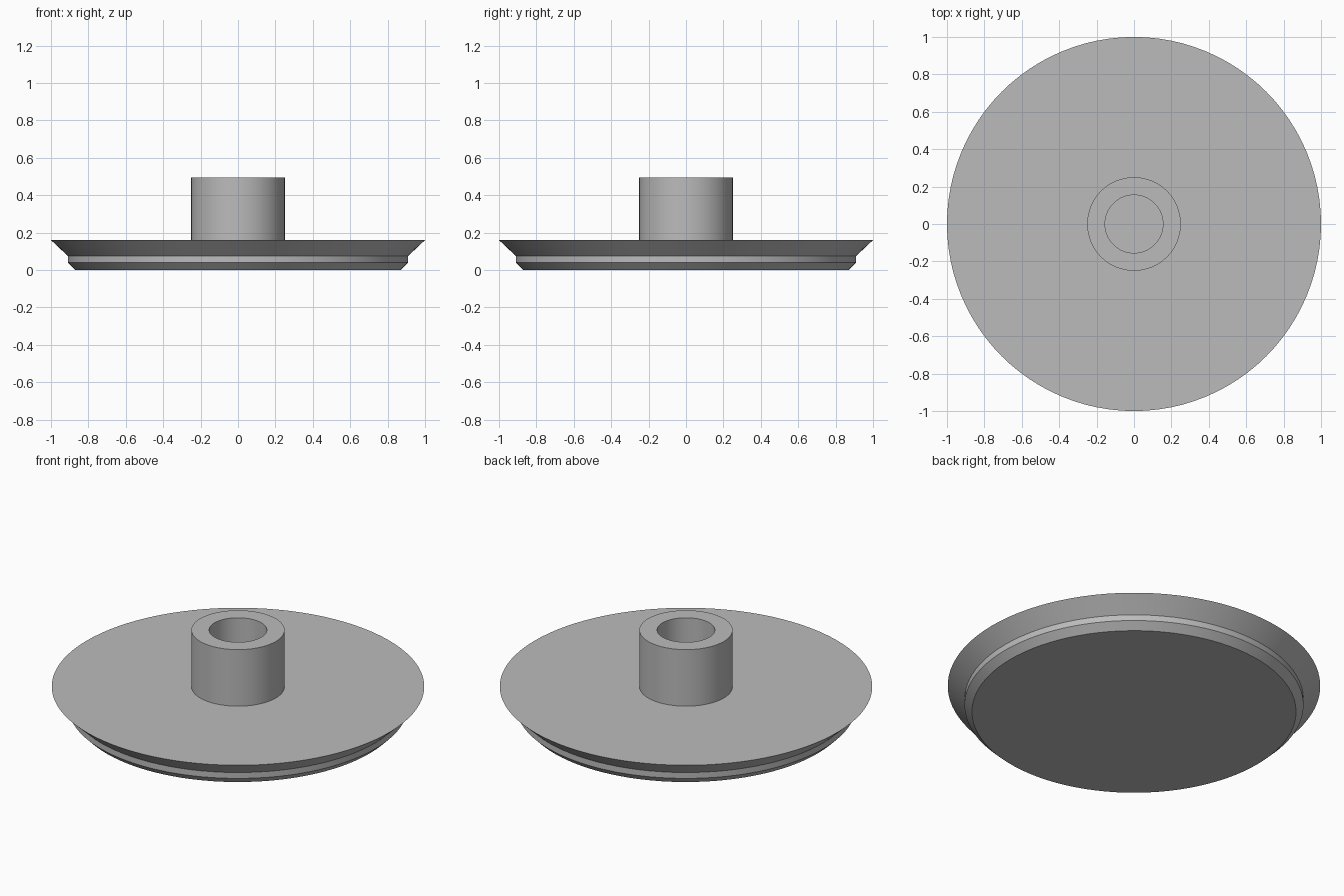
import bpy
import bmesh
from math import tau, radians

cube = bpy.data.objects.get("Cube")
if cube:
    bpy.data.objects.remove(cube, do_unlink=True)

SEGMENTS = 96

grey = bpy.data.materials.new("plain grey")
colour = (0.5, 0.5, 0.5, 1)
grey.diffuse_color = colour
grey.use_nodes = True
grey.node_tree.nodes["Principled BSDF"].inputs["Base Color"].default_value = colour


def lathe(name, profile):
    """Spin a (radius, height) profile around the z axis."""
    bm = bmesh.new()
    verts = [bm.verts.new((r, 0, z)) for r, z in profile]
    edges = [bm.edges.new(pair) for pair in zip(verts, verts[1:])]
    bmesh.ops.spin(bm, geom=verts + edges, cent=(0, 0, 0), axis=(0, 0, 1),
                   angle=tau, steps=SEGMENTS)
    bmesh.ops.remove_doubles(bm, verts=bm.verts, dist=0.0001)
    bmesh.ops.recalc_face_normals(bm, faces=bm.faces)
    mesh = bpy.data.meshes.new(name)
    bm.to_mesh(mesh)
    bm.free()
    mesh.materials.append(grey)
    obj = bpy.data.objects.new(name, mesh)
    bpy.context.collection.objects.link(obj)
    bpy.ops.object.select_all(action="DESELECT")
    obj.select_set(True)
    bpy.context.view_layer.objects.active = obj
    bpy.ops.object.shade_smooth_by_angle(angle=radians(30))
    return obj


# Flanged disc and hollow hub in one closed body, from bottom centre to bore floor
DISC_TOP = 0.16
HUB_TOP = 0.495
lathe("flanged_disc_with_hub", [
    (0, 0), (0.87, 0), (0.91, 0.04), (0.91, 0.075),
    (1, DISC_TOP), (0.25, DISC_TOP),
    (0.25, HUB_TOP), (0.155, HUB_TOP),
    (0.155, DISC_TOP), (0, DISC_TOP),
])
